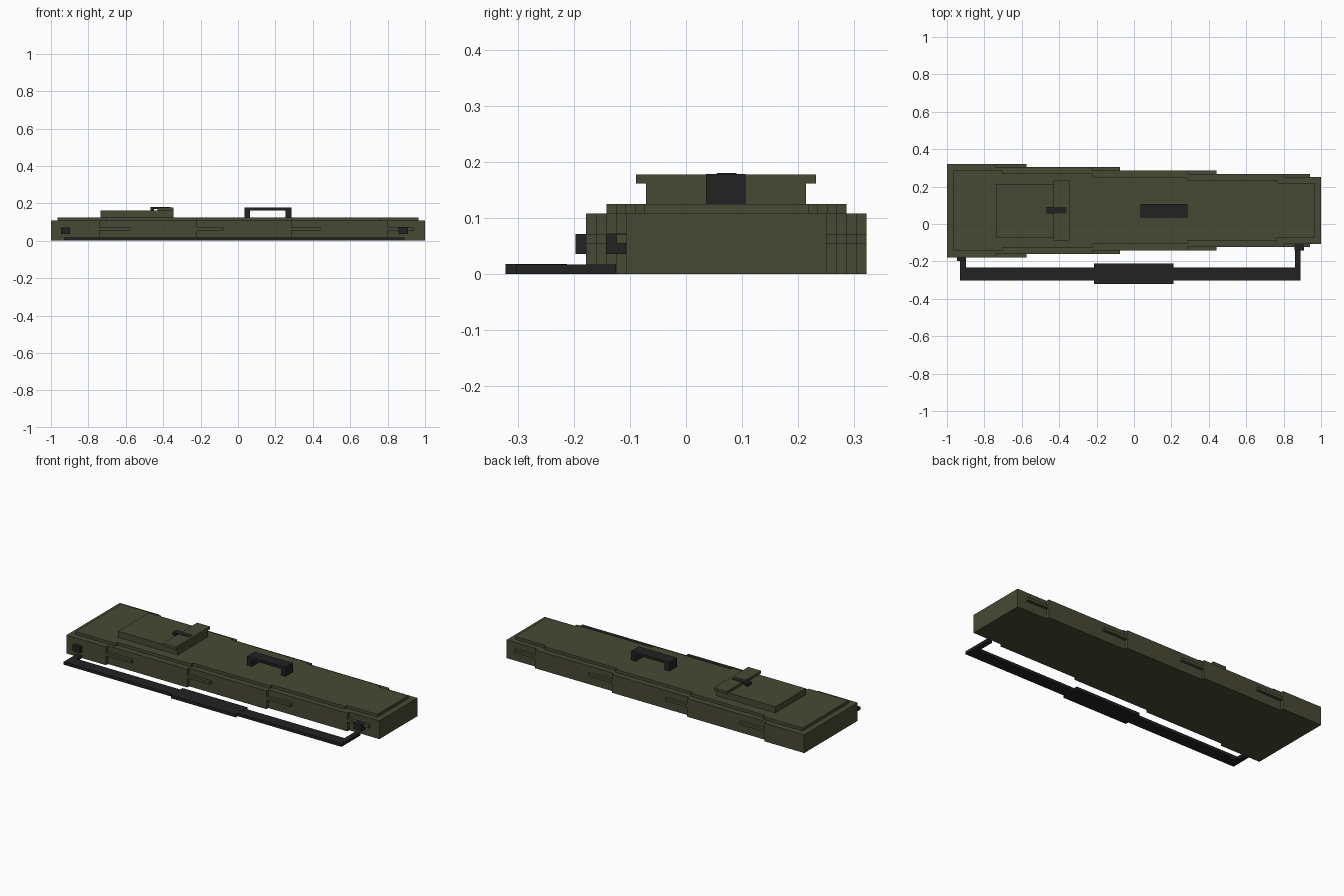
import bpy, bmesh

if "Cube" in bpy.data.objects:
    bpy.data.objects.remove(bpy.data.objects["Cube"])

YC = 0.072  # centre line of the case


def material(name, rgb):
    m = bpy.data.materials.new(name)
    m.diffuse_color = (*rgb, 1)
    m.use_nodes = True
    m.node_tree.nodes["Principled BSDF"].inputs["Base Color"].default_value = m.diffuse_color
    return m


OLIVE = material("olive fabric", (0.064, 0.068, 0.035))
BLACK = material("black webbing", (0.016, 0.016, 0.016))


def prism(name, outline, z0, z1, mat):
    """Extrude a flat xy outline from z0 to z1."""
    bm = bmesh.new()
    face = bm.faces.new([bm.verts.new((x, y, z0)) for x, y in outline])
    ext = bmesh.ops.extrude_face_region(bm, geom=[face], use_keep_orig=True)
    for v in ext["geom"]:
        if isinstance(v, bmesh.types.BMVert):
            v.co.z = z1
    bmesh.ops.recalc_face_normals(bm, faces=bm.faces)
    me = bpy.data.meshes.new(name)
    bm.to_mesh(me)
    bm.free()
    me.materials.append(mat)
    ob = bpy.data.objects.new(name, me)
    bpy.context.collection.objects.link(ob)
    return ob


def box(name, x0, x1, y0, y1, z0, z1, mat):
    return prism(name, [(x0, y0), (x1, y0), (x1, y1), (x0, y1)], z0, z1, mat)


def stepped(name, xs, half_widths, z0, z1, mat):
    """Case shape that narrows in steps along x."""
    side = []
    for x0, x1, h in zip(xs, xs[1:], half_widths):
        side += [(x0, h), (x1, h)]
    outline = [(x, YC - h) for x, h in side] + [(x, YC + h) for x, h in reversed(side)]
    return prism(name, outline, z0, z1, mat)


# Case body and raised lid
body_x = [-1, -0.74, -0.22, 0.285, 0.803, 1]
body_h = [0.25 - 0.018 * i for i in range(5)]
stepped("case_body", body_x, body_h, 0, 0.108, OLIVE)
stepped("case_lid", [-0.965, -0.703, -0.22, 0.285, 0.765, 0.965],
        [h - 0.036 + 0.001 * i for i, h in enumerate(body_h)], 0.108, 0.125, OLIVE)

# Side tabs trailing behind each step, on both sides
tab_end = [-0.575, -0.075, 0.44, 0.94]
for i, end in enumerate(tab_end):
    outer, inner = body_h[i], body_h[i + 1]
    for label, s in (("front", -1), ("back", 1)):
        ys = sorted((YC + s * outer, YC + s * inner))
        box(f"side_tab_{label}_{i + 1}", body_x[i + 1], end, *ys, 0.055, 0.072, OLIVE)

# Pocket with flap and latch
box("pocket", -0.735, -0.345, -0.071, 0.214, 0.125, 0.162, OLIVE)
box("pocket_flap", -0.43, -0.345, -0.089, 0.232, 0.162, 0.178, OLIVE)
box("flap_latch", -0.467, -0.36, 0.055, 0.09, 0.170, 0.180, BLACK)
box("latch_tip", -0.467, -0.45, 0.055, 0.09, 0.162, 0.170, BLACK)

# Carry handle
box("handle_grip", 0.035, 0.285, 0.036, 0.106, 0.163, 0.179, BLACK)
for i, x in enumerate((0.035, 0.255)):
    box(f"handle_leg_{i + 1}", x, x + 0.03, 0.036, 0.106, 0.125, 0.163, BLACK)

# Shoulder strap lying on the ground, with pad
prism("shoulder_strap",
      [(-0.93, -0.303), (0.89, -0.303), (0.89, -0.125), (0.86, -0.125), (0.86, -0.232),
       (-0.897, -0.232), (-0.897, -0.18), (-0.93, -0.18)], 0, 0.017, BLACK)
box("strap_pad", -0.215, 0.21, -0.322, -0.212, 0, 0.018, BLACK)

# Strap anchors on the case
box("strap_anchor_left", -0.947, -0.897, -0.197, -0.178, 0.036, 0.072, BLACK)
box("strap_anchor_right", 0.857, 0.91, -0.143, -0.107, 0.036, 0.0725, BLACK)
